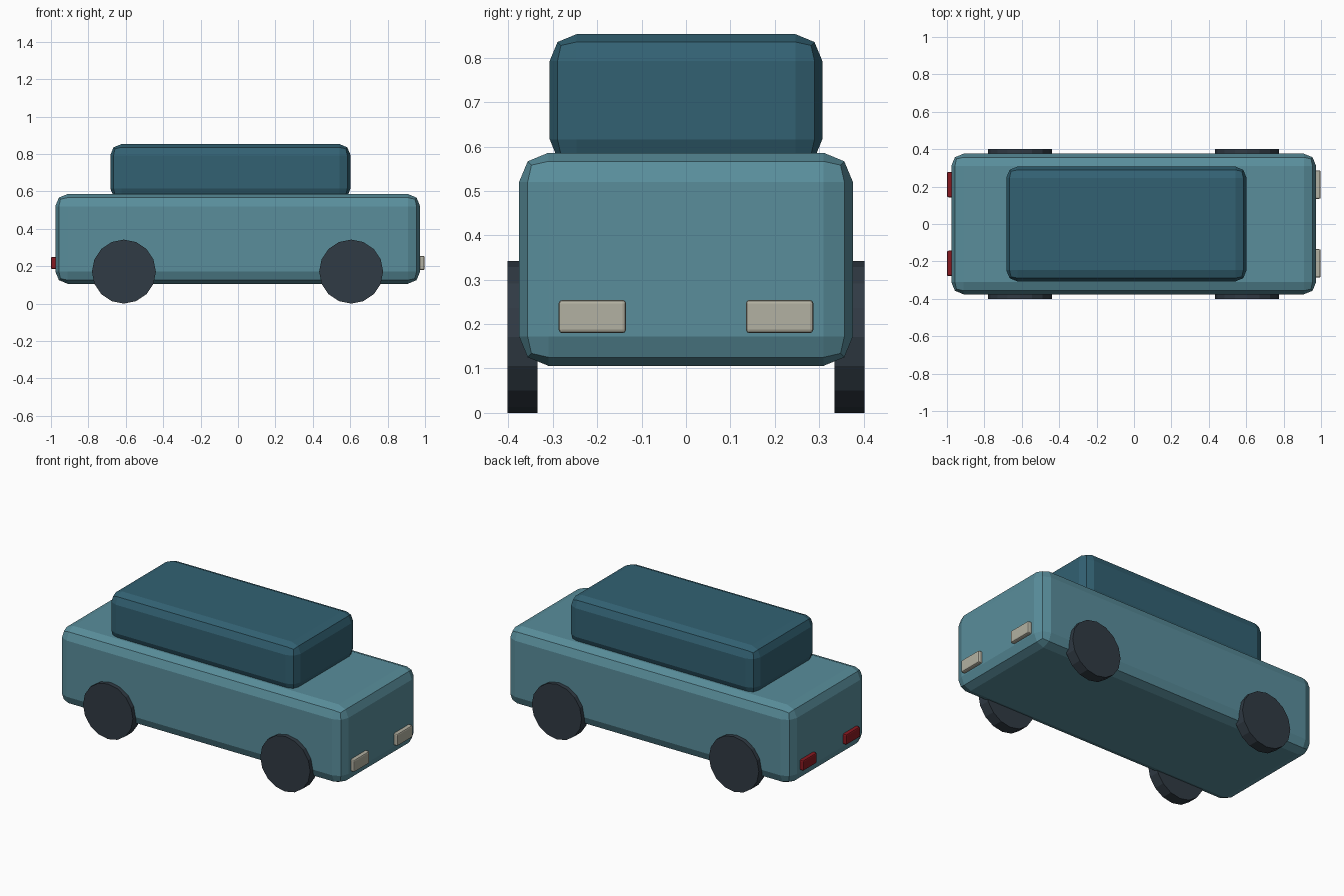
import bpy
import math

if "Cube" in bpy.data.objects:
    bpy.data.objects.remove(bpy.data.objects["Cube"])


def material(name, rgb):
    mat = bpy.data.materials.new(name)
    mat.diffuse_color = (*rgb, 1)
    mat.use_nodes = True
    mat.node_tree.nodes["Principled BSDF"].inputs["Base Color"].default_value = mat.diffuse_color
    return mat


def rounded_box(name, lo, hi, bevel, mat):
    centre = [(a + b) / 2 for a, b in zip(lo, hi)]
    bpy.ops.mesh.primitive_cube_add(size=1, location=centre)
    ob = bpy.context.object
    ob.name = name
    ob.scale = [b - a for a, b in zip(lo, hi)]
    bpy.ops.object.transform_apply(location=False, rotation=False, scale=True)
    mod = ob.modifiers.new("Bevel", 'BEVEL')
    mod.width = bevel
    mod.segments = 2
    ob.data.materials.append(mat)
    return ob


paint = material("body_paint", (0.10, 0.27, 0.33))
dark = material("cabin_blue", (0.032, 0.12, 0.17))
rubber = material("rubber", (0.03, 0.043, 0.058))
lamp = material("lamp", (0.45, 0.44, 0.36))
red = material("red_lamp", (0.25, 0.01, 0.015))

# Main shell and cabin
rounded_box("body", (-0.977, -0.376, 0.106), (0.974, 0.376, 0.586), 0.066, paint)
rounded_box("cabin", (-0.683, -0.307, 0.556), (0.602, 0.307, 0.853), 0.06, dark)

for side, label in ((-1, "right"), (1, "left")):
    # Wheels: 16-sided discs with a vertex at the bottom
    for x, end in ((-0.61, "rear"), (0.605, "front")):
        bpy.ops.mesh.primitive_cylinder_add(
            vertices=16, radius=0.171, depth=0.067,
            location=(x, side * 0.3685, 0.171), rotation=(math.pi / 2, 0, 0))
        wheel = bpy.context.object
        wheel.name = f"{end}_wheel_{label}"
        wheel.data.materials.append(rubber)

    # Headlights and tail lights
    for end, x0, x1, width, height, mat in (
            ("head", 0.964, 0.998, 0.152, 0.075, lamp),
            ("tail", -1.0, -0.964, 0.136, 0.065, red)):
        y = side * 0.211
        rounded_box(f"{end}light_{label}",
                    (x0, y - width / 2, 0.217 - height / 2),
                    (x1, y + width / 2, 0.217 + height / 2), 0.008, mat)
